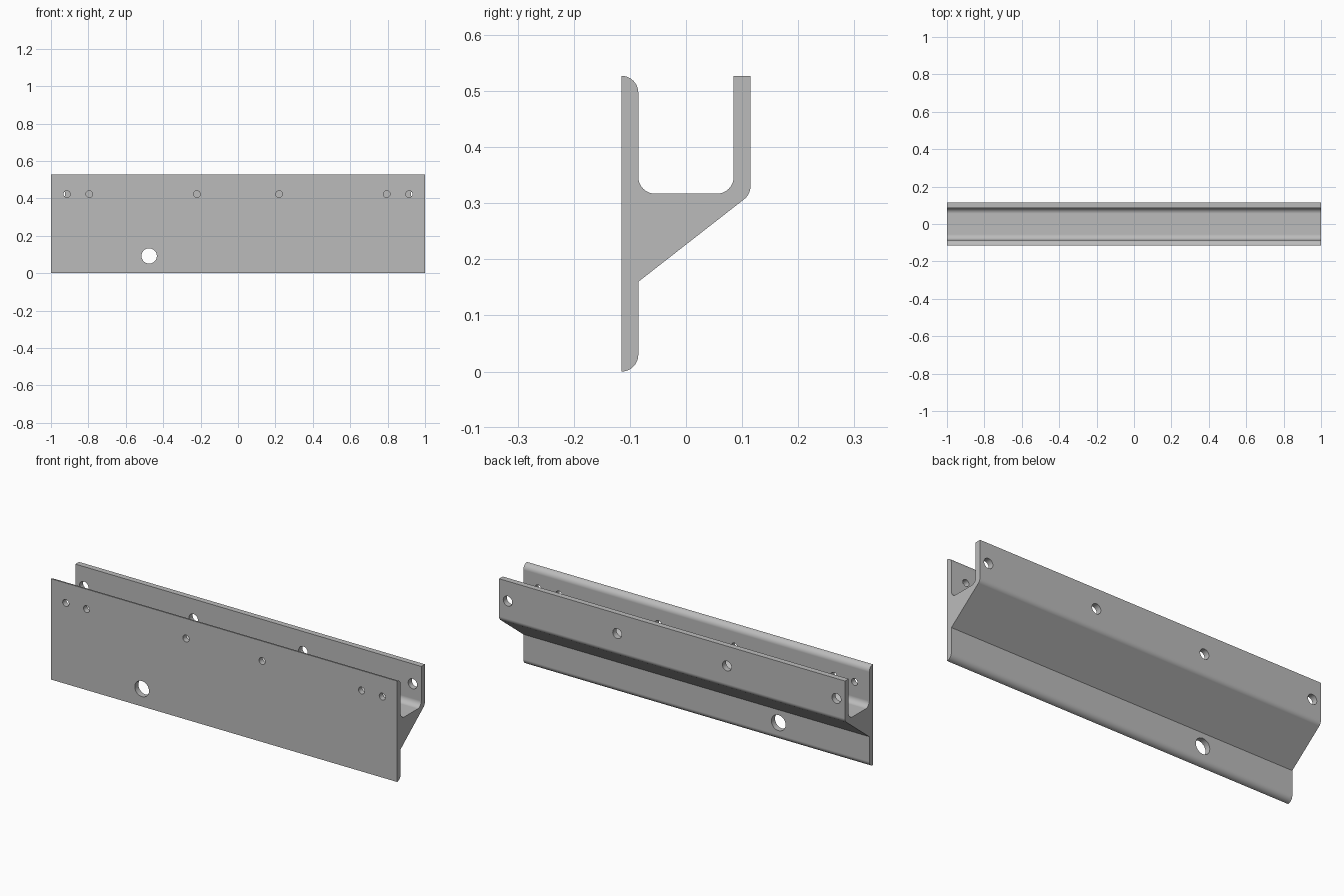
import bpy, bmesh, math
from mathutils import Vector, Matrix

cube = bpy.data.objects.get("Cube")
if cube:
    bpy.data.objects.remove(cube, do_unlink=True)

HALF_LENGTH = 1.0
R = 0.03           # wall thickness and fillet radius
Y = 0.115          # half depth
TOP = 0.527
HOLE_Z = 0.423


def new_object(name, bm):
    mesh = bpy.data.meshes.new(name)
    bmesh.ops.recalc_face_normals(bm, faces=bm.faces)
    bm.to_mesh(mesh)
    bm.free()
    obj = bpy.data.objects.new(name, mesh)
    bpy.context.collection.objects.link(obj)
    return obj


def fillet(prev, corner, nxt, radius, steps=10):
    """Points of an arc tangent to both edges of a corner."""
    a, b = (prev - corner).normalized(), (nxt - corner).normalized()
    half = a.angle(b) / 2
    start = corner + a * radius / math.tan(half)
    end = corner + b * radius / math.tan(half)
    centre = corner + (a + b).normalized() * radius / math.sin(half)
    u, v = start - centre, end - centre
    sweep = u.angle(v)
    return [centre + (u * math.sin((1 - i / steps) * sweep)
                      + v * math.sin(i / steps * sweep)) / math.sin(sweep)
            for i in range(steps + 1)]


# Cross-section corners: (y, z, is rounded)
corners = [
    (-Y, 0, False), (R - Y, 0, True), (R - Y, 0.16, False),
    (Y, 0.316, True), (Y, TOP, False), (Y - R, TOP, False),
    (Y - R, 0.317, True), (R - Y, 0.317, True),
    (R - Y, TOP, True), (-Y, TOP, False),
]
points = [Vector((0, y, z)) for y, z, _ in corners]
profile = []
for i, (_, _, rounded) in enumerate(corners):
    p = points[i]
    profile += fillet(points[i - 1], p, points[(i + 1) % len(points)], R) if rounded else [p]

# Extruded rail
bm = bmesh.new()
bm.faces.new([bm.verts.new((-HALF_LENGTH, p.y, p.z)) for p in profile])
bmesh.ops.remove_doubles(bm, verts=bm.verts, dist=1e-5)
swept = bmesh.ops.extrude_face_region(bm, geom=bm.faces[:])["geom"]
bmesh.ops.translate(bm, vec=(2 * HALF_LENGTH, 0, 0),
                    verts=[g for g in swept if isinstance(g, bmesh.types.BMVert)])
rail = new_object("channel_rail", bm)

# Drill holes: (x, z, radius, y of cutter centre)
holes = [(-0.475, 0.092, 0.041, -Y)]
for side in (-1, 1):
    holes += [(side * x, HOLE_Z, 0.018, -Y) for x in (0.22, 0.795, 0.915)]
    holes += [(side * x, HOLE_Z, 0.026, Y) for x in (0.317, 0.95)]
bm = bmesh.new()
for x, z, radius, y in holes:
    bmesh.ops.create_cone(
        bm, cap_ends=True, segments=32, radius1=radius, radius2=radius, depth=0.16,
        matrix=Matrix.Translation((x, y, z)) @ Matrix.Rotation(math.pi / 2, 4, 'X'))
cutter = new_object("hole_cutter", bm)
cutter.hide_render = True

cut = rail.modifiers.new("Holes", 'BOOLEAN')
cut.operation = 'DIFFERENCE'
cut.solver = 'EXACT'
cut.object = cutter
bpy.ops.object.select_all(action='DESELECT')
rail.select_set(True)
bpy.context.view_layer.objects.active = rail
bpy.ops.object.modifier_apply(modifier=cut.name)
bpy.data.objects.remove(cutter, do_unlink=True)

# Bare grey metal
grey = bpy.data.materials.new("plain_grey")
grey.use_nodes = True
colour = (0.5, 0.5, 0.5, 1)
grey.diffuse_color = colour
grey.node_tree.nodes["Principled BSDF"].inputs["Base Color"].default_value = colour
rail.data.materials.clear()
rail.data.materials.append(grey)

# Smooth fillets, crisp edges, flat walls
bpy.ops.object.shade_smooth_by_angle(angle=math.radians(30))
weighted = rail.modifiers.new("Flat Walls", 'WEIGHTED_NORMAL')
weighted.keep_sharp = True
